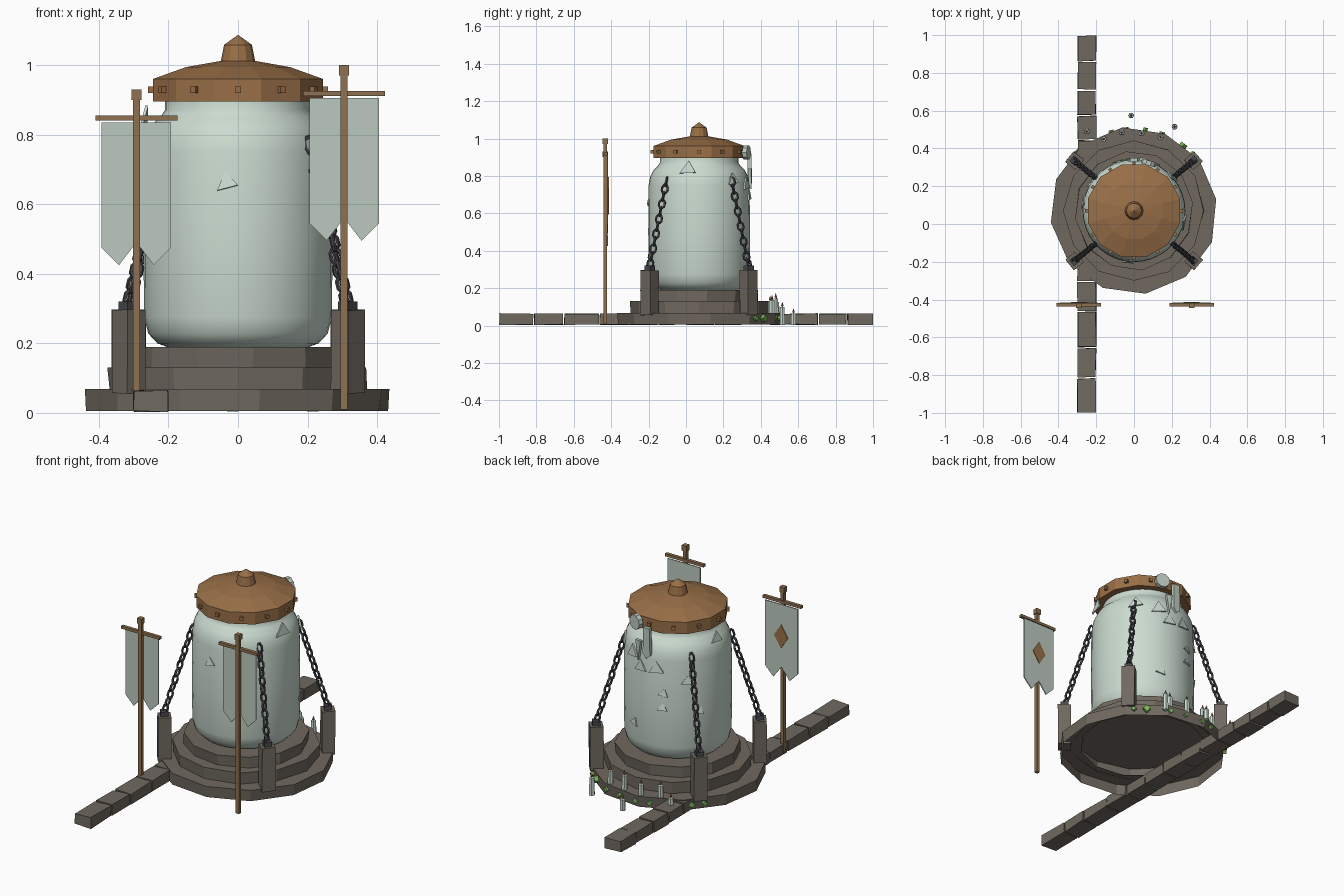
import bpy, bmesh, math, random
from mathutils import Vector, Matrix

if "Cube" in bpy.data.objects:
    bpy.data.objects.remove(bpy.data.objects["Cube"])

random.seed(4)
CY = 0.07  # y of the jar axis


def mat(name, *rgb):
    m = bpy.data.materials.new(name)
    m.diffuse_color = (*rgb, 1)
    m.use_nodes = True
    m.node_tree.nodes["Principled BSDF"].inputs["Base Color"].default_value = m.diffuse_color
    return m


STONE = mat("grey stone", .160, .140, .115)
GLASS = mat("pale glass", .60, .71, .63)
CLOTH = mat("pale cloth", .50, .59, .52)
COPPER = mat("copper", .32, .160, .064)
WOOD = mat("wood", .27, .165, .082)
IRON = mat("dark iron", .065, .065, .075)
GREEN = mat("green crystal", .19, .46, .10)


def obj(name, bm, material):
    bmesh.ops.recalc_face_normals(bm, faces=bm.faces)
    me = bpy.data.meshes.new(name)
    bm.to_mesh(me)
    bm.free()
    me.materials.append(material)
    o = bpy.data.objects.new(name, me)
    bpy.context.collection.objects.link(o)
    return o


def box(bm, size, loc, rot=0, jitter=0):
    m = Matrix.Translation(loc) @ Matrix.Rotation(rot, 4, 'Z') @ Matrix.Diagonal((*size, 1))
    for v in bmesh.ops.create_cube(bm, size=1, matrix=m)['verts']:
        v.co += Vector([random.uniform(-jitter, jitter) for _ in range(3)])


def lathe(bm, profile, n, loc=(0, 0, 0), turn=0, jitter=0):
    """Rings of n points from (radius, z) pairs; radius 0 makes a tip."""
    rings = []
    for r, z in profile:
        ring = []
        for i in range(n if r else 1):
            a = turn + 2 * math.pi * i / n
            q = r + random.uniform(-jitter, jitter) if r else 0
            ring.append(bm.verts.new(Vector(loc) + Vector((q * math.cos(a), q * math.sin(a), z))))
        rings.append(ring)
    for a, b in zip(rings, rings[1:]):
        for i in range(n):
            j = (i + 1) % n
            vs = [a[i % len(a)], a[j % len(a)], b[j % len(b)], b[i % len(b)]]
            bm.faces.new(list(dict.fromkeys(vs)))


def plate(bm, outline, thick, matrix):
    """Thin slab from an outline in local x/z, thickened along local y."""
    rows = [[bm.verts.new(matrix @ Vector((x, t, z))) for x, z in outline]
            for t in (-thick / 2, thick / 2)]
    bm.faces.new(rows[0])
    bm.faces.new(rows[1][::-1])
    for i in range(len(outline)):
        j = (i + 1) % len(outline)
        bm.faces.new((rows[0][i], rows[0][j], rows[1][j], rows[1][i]))


def on_jar(az, r, z, tilt=0, spin=0):
    """Local y points outward at azimuth az (degrees) around the jar axis."""
    return (Matrix.Translation((0, CY, 0)) @ Matrix.Rotation(math.radians(az - 90), 4, 'Z')
            @ Matrix.Translation((0, r, z)) @ Matrix.Rotation(tilt, 4, 'X')
            @ Matrix.Rotation(spin, 4, 'Y'))


# Stepped stone base, open underneath
for name, r, inner, z0, z1, turn in (("base_step_low", .442, .33, .006, .068, 8),
                                     ("base_step_middle", .372, .29, .066, .131, 0),
                                     ("base_step_top", .315, 0, .129, .19, 8)):
    bm = bmesh.new()
    prof = [(r - .004, z0), (r, z1), (inner, z1)]
    if inner == 0:
        prof.insert(0, (0, z0))
    lathe(bm, prof, 12, (0, CY, 0), math.radians(turn), .004)
    obj(name, bm, STONE)

# Low wall of separate blocks
bm = bmesh.new()
cuts = [-1, -.815, -.655, -.465, -.305, -.15, 0, .15, .30, .445, .575, .71, .86, 1]
for a, b in zip(cuts, cuts[1:]):
    box(bm, (.096, b - a - .007, .058), (-.25, (a + b) / 2, .034), 0, .003)
obj("wall_blocks", bm, STONE)

# Jar body
bm = bmesh.new()
lathe(bm, [(0, .188), (.2, .188), (.232, .2), (.258, .228), (.27, .275), (.272, .5), (.27, .75),
           (.262, .795), (.245, .83), (.222, .853), (.21, .87), (.21, .905)], 36, (0, CY, 0))
jar = obj("jar_body", bm, GLASS)
for f in jar.data.polygons:
    f.use_smooth = len(f.vertices) == 4

# Lid with finial and studs
bm = bmesh.new()
lathe(bm, [(0, .895), (.253, .895), (.253, .96), (.155, .994), (.05, 1.012), (0, 1.014)],
      12, (0, CY, 0), math.radians(15))
obj("lid", bm, COPPER)
bm = bmesh.new()
lathe(bm, [(.05, 1.008), (.04, 1.058), (0, 1.087)], 12, (0, CY, 0))
obj("lid_finial", bm, COPPER)
bm = bmesh.new()
for i in range(12):
    a = i * math.pi / 6
    box(bm, (.022, .018, .018), (.248 * math.cos(a), CY + .248 * math.sin(a), .929), a)
obj("lid_studs", bm, COPPER)

# Four posts with iron-held chains leaning to the jar
for i, (sx, sy) in enumerate(((1, 1), (-1, 1), (-1, -1), (1, -1))):
    x, y = sx * .315, CY + sy * .265
    rot = math.atan2(sy * .265, sx * .315)
    bm = bmesh.new()
    box(bm, (.068, .07, .24), (x, y, .176), rot, .002)
    obj(f"post_{i + 1}", bm, STONE)
    bm = bmesh.new()
    box(bm, (.04, .04, .03), (x, y, .305), rot)
    obj(f"post_cap_{i + 1}", bm, IRON)

    bm = bmesh.new()
    start, end = Vector((x, y, .31)), Vector((sx * .202, CY + sy * .172, .79))
    align = (end - start).to_track_quat('Z', 'Y').to_matrix().to_4x4()
    links = 12
    for k in range(links):
        m = (Matrix.Translation(start.lerp(end, (k + .5) / links)) @ align
             @ Matrix.Rotation(math.radians(45 + 90 * (k % 2)), 4, 'Z'))
        n, t = 8, 5
        vs = []
        for u in range(n):
            au = 2 * math.pi * (u + .5) / n
            for v in range(t):
                av = 2 * math.pi * v / t
                q = .0065 * math.cos(av)
                vs.append(bm.verts.new(m @ Vector(((.0155 + q) * math.cos(au), .0065 * math.sin(av),
                                                   (.025 + q) * math.sin(au)))))
        for u in range(n):
            for v in range(t):
                p, w = (u + 1) % n, (v + 1) % t
                bm.faces.new((vs[u * t + v], vs[p * t + v], vs[p * t + w], vs[u * t + w]))
    obj(f"chain_{i + 1}", bm, IRON)

# Banners: pole, crossbar, swallow-tailed cloth, diamond emblem on the back
for side, x, top in (("left", -.292, .93), ("right", .305, 1.0)):
    y = -.432
    bm = bmesh.new()
    box(bm, (.02, .02, top - .02), (x, y, .01 + (top - .02) / 2))
    box(bm, (.028, .028, .03), (x, y, top - .015))
    box(bm, (.235, .018, .015), (x, y + .004, top - .082))
    obj(f"banner_pole_{side}", bm, WOOD)
    bm = bmesh.new()
    at = Matrix.Translation((x, y + .013, top))
    plate(bm, [(-.1, -.095), (-.1, -.455), (-.05, -.505), (0, -.44), (.05, -.505),
               (.1, -.455), (.1, -.095)], .006, at)
    obj(f"banner_cloth_{side}", bm, CLOTH)
    bm = bmesh.new()
    plate(bm, [(-.042, -.27), (0, -.335), (.042, -.27), (0, -.205)], .004,
          at @ Matrix.Translation((0, .005, 0)))
    obj(f"banner_emblem_{side}", bm, COPPER)

# Triangular shards standing off the jar: azimuth, height, size
bm = bmesh.new()
for az, z, s in ((-97, .66, .034), (-13, .835, .048), (42, .775, .042), (170, .845, .04),
                 (68, .75, .045), (81, .69, .042), (101, .70, .045), (134, .64, .03),
                 (109, .57, .03), (108, .49, .03), (148, .47, .03), (71, .37, .03)):
    tri = [(s * math.cos(a), s * math.sin(a)) for a in (1.75, 3.6, 5.9)]
    plate(bm, tri, .008, on_jar(az, .272, z, random.uniform(.05, .2), random.uniform(-.3, .3)))
obj("jar_shards", bm, GLASS)

# Spill over the rim at the back: round blob and hanging drips
bm = bmesh.new()
plate(bm, [(.04 * math.cos(i * math.pi / 5), .04 * math.sin(i * math.pi / 5)) for i in range(10)],
      .025, on_jar(73, .265, .925))
plate(bm, [(-.02, .06), (-.024, -.09), (0, -.11), (.02, -.085), (.018, .06)], .02,
      on_jar(90, .27, .86))
plate(bm, [(-.018, .05), (0, -.06), (.018, .05)], .016, on_jar(80, .277, .79))
obj("rim_spill", bm, CLOTH)

# Candles: x, y, foot, height
wax, wick = bmesh.new(), bmesh.new()
for x, y, z, h in ((-.25, .49, .066, .035), (-.16, .45, .066, .065), (-.065, .485, .066, .06),
                   (.04, .48, .066, .08), (.14, .46, .066, .07), (-.015, .575, .004, .06),
                   (.215, .515, .004, .095)):
    lathe(wax, [(0, 0), (.016, 0), (.014, h), (0, h)], 6, (x, y, z))
    lathe(wick, [(0, 0), (.007, .008), (0, .028)], 5, (x, y, z + h))
obj("candles", wax, GLASS)
obj("candle_flames", wick, COPPER)

# Diamond crystals set in the lowest step
bm = bmesh.new()
for az, s in ((44, .013), (53, .02), (70, .015), (82, .012), (96, .016), (106, .014),
              (134, .017), (143, .013)):
    plate(bm, [(-s, 0), (0, -s), (s, 0), (0, s)], .022, on_jar(az, .433, .038))
obj("step_crystals", bm, GREEN)
